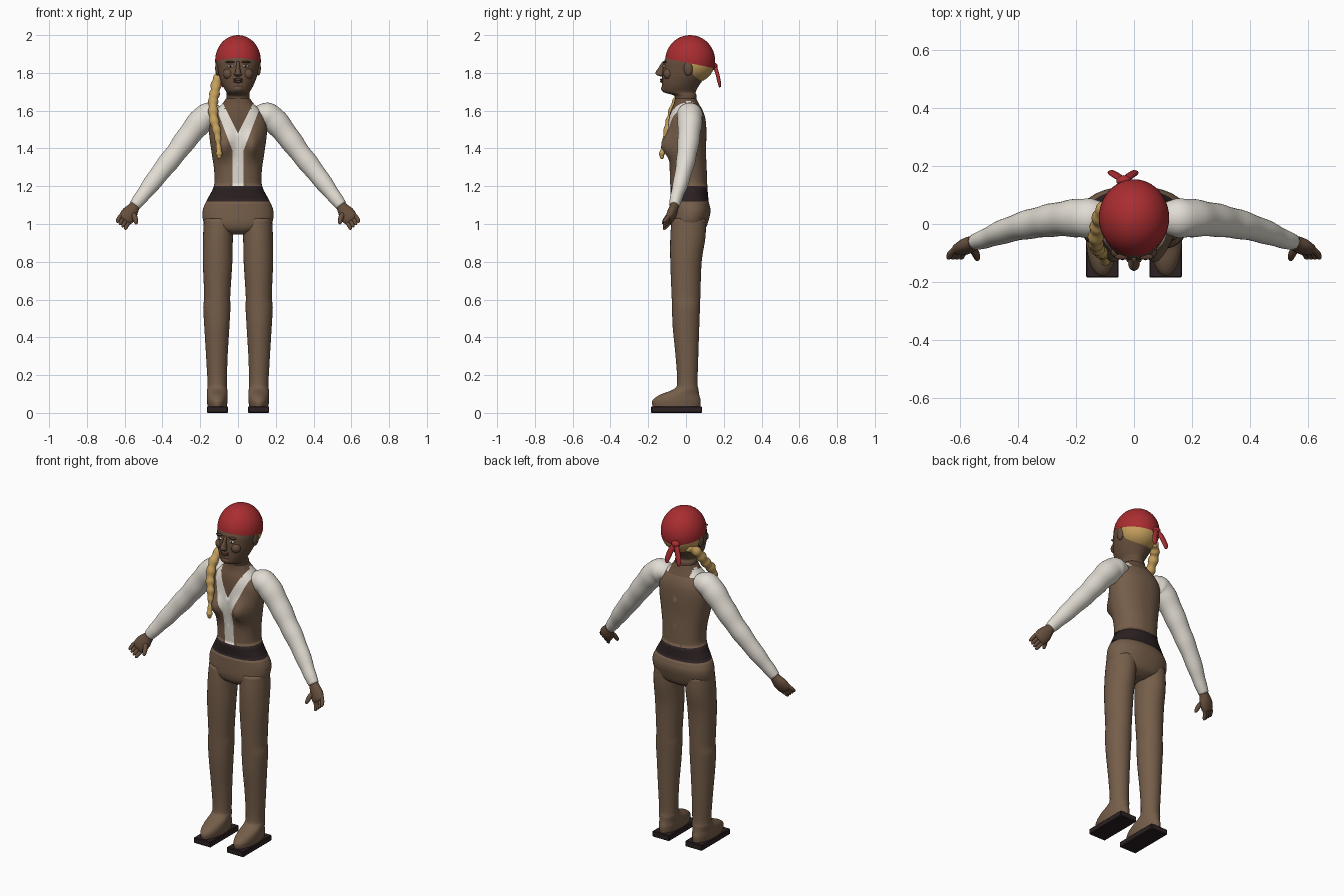
import bpy
import bmesh
import math
from mathutils import Vector

default_cube = bpy.data.objects.get("Cube")
if default_cube:
    bpy.data.objects.remove(default_cube, do_unlink=True)


def material(name, r, g, b):
    mat = bpy.data.materials.new(name)
    mat.use_nodes = True
    mat.diffuse_color = (r, g, b, 1)
    bsdf = mat.node_tree.nodes["Principled BSDF"]
    bsdf.inputs["Base Color"].default_value = (r, g, b, 1)
    bsdf.inputs["Roughness"].default_value = 0.8
    return mat


skin = material("skin brown", .135, .078, .046)
cloth = material("cloth brown", .18, .112, .068)
linen = material("linen white", .76, .72, .65)
leather = material("dark leather", .025, .015, .016)
red = material("scarf red", .4, .026, .03)
blond = material("blond hair", .56, .35, .11)
lip = material("lip brown", .1, .045, .032)


def finish(name, bm, mats, smooth=True):
    bmesh.ops.recalc_face_normals(bm, faces=bm.faces)
    mesh = bpy.data.meshes.new(name)
    bm.to_mesh(mesh)
    bm.free()
    for mat in mats:
        mesh.materials.append(mat)
    for poly in mesh.polygons:
        poly.use_smooth = smooth
    obj = bpy.data.objects.new(name, mesh)
    bpy.context.collection.objects.link(obj)
    return obj


def smooth_stations(stations, steps):
    """Catmull-Rom interpolation through (x, y, z, rx, ry) stations."""
    pts = [Vector(s) for s in stations]
    pts = [pts[0]] + pts + [pts[-1]]
    out = []
    for a, b, c, d in zip(pts, pts[1:], pts[2:], pts[3:]):
        for i in range(steps):
            t = i / steps
            out.append(0.5 * (2 * b + (c - a) * t + (2 * a - 5 * b + 4 * c - d) * t ** 2
                              + (3 * b - a - 3 * c + d) * t ** 3))
    return out + [pts[-1]]


def loft(stations, side=1, level=True, segs=32, steps=4, power=1.0, ripple=0, waves=0):
    """Skin elliptical rings, level or square to the path."""
    bm = bmesh.new()
    path = smooth_stations(stations, steps)
    rings = []
    for i, st in enumerate(path):
        centre = Vector(st[:3])
        u, v = Vector((1, 0, 0)), Vector((0, 1, 0))
        if not level:
            ahead = Vector(path[min(i + 1, len(path) - 1)][:3])
            behind = Vector(path[max(i - 1, 0)][:3])
            along = (ahead - behind).normalized()
            u = along.cross(v).normalized()
            v = u.cross(along)
        swell = 1 + ripple * math.sin(math.tau * waves * i / len(path))
        ring = []
        for k in range(segs):
            a = math.tau * k / segs
            c, s = math.cos(a), math.sin(a)
            c = math.copysign(abs(c) ** power, c)
            s = math.copysign(abs(s) ** power, s)
            p = centre + u * c * st[3] * swell + v * s * st[4] * swell
            ring.append(bm.verts.new((p.x * side, p.y, p.z)))
        rings.append(ring)
    for lo, hi in zip(rings, rings[1:]):
        for k in range(segs):
            n = (k + 1) % segs
            bm.faces.new((lo[k], lo[n], hi[n], hi[k]))
    bm.faces.new(rings[0])
    bm.faces.new(rings[-1])
    return bm


def ball(centre, radii, segs=32):
    bm = bmesh.new()
    bmesh.ops.create_uvsphere(bm, u_segments=segs, v_segments=segs // 2, radius=1)
    for v in bm.verts:
        v.co = Vector(centre) + Vector(a * b for a, b in zip(v.co, radii))
    return bm


def cut(bm, co, no, drop=False):
    geom = bm.verts[:] + bm.edges[:] + bm.faces[:]
    bmesh.ops.bisect_plane(bm, geom=geom, plane_co=co, plane_no=no, clear_inner=drop)


# Torso: hips, belt, vest and shirt front in one skin
torso = loft([
    (0, .01, .945, .05, .05), (0, .014, .97, .145, .085), (0, .017, 1.01, .182, .1),
    (0, .024, 1.07, .187, .106), (0, .02, 1.12, .168, .1), (0, .015, 1.2, .128, .098),
    (0, .012, 1.28, .126, .098), (0, .008, 1.38, .14, .098), (0, .006, 1.48, .153, .102),
    (0, .006, 1.55, .15, .098), (0, .004, 1.6, .12, .085), (0, .002, 1.635, .085, .067),
    (0, -.002, 1.665, .063, .056)], segs=64, power=.9)
for v in torso.verts:
    if v.co.y < 0:
        away = ((abs(v.co.x) - .078) / .045) ** 2 + ((v.co.z - 1.415) / .06) ** 2
        v.co.y -= .052 * math.exp(-away)
for height in (1.12, 1.2, 1.61):
    cut(torso, (0, 0, height), (0, 0, 1))
cut(torso, (0, 0, 0), (0, 1, 0))
for s in (1, -1):
    cut(torso, (s * .03, 0, 0), (1, 0, 0))
    cut(torso, (s * .03, 0, 1.39), (1, 0, -s * .38))
    cut(torso, (0, 0, 1.48), (1, 0, -s * .5))


def torso_colour(c):
    wide = abs(c.x)
    if c.z < 1.12 or c.z > 1.2 and c.y > 0 and c.z < 1.61:
        return 0
    if c.z < 1.2:
        return 1
    if c.y < 0 and wide < (c.z - 1.48) * .5 or c.z > 1.61 and wide < .07:
        return 3
    if c.z > 1.61 or wide < .03 + max(0, c.z - 1.39) * .38:
        return 2
    return 0


for f in torso.faces:
    f.material_index = torso_colour(f.calc_center_median())
finish("torso", torso, [cloth, leather, linen, skin])

# Limbs, built once per side
for s, label in ((1, "left"), (-1, "right")):
    finish(label + "_leg", loft([
        (.11, -.05, .03, .05, .125), (.11, -.05, .065, .055, .128),
        (.11, -.035, .095, .055, .105), (.11, 0, .125, .053, .066),
        (.11, .007, .16, .051, .054), (.112, .005, .3, .057, .06),
        (.112, 0, .45, .066, .07), (.112, 0, .56, .072, .074),
        (.11, 0, .62, .069, .076), (.108, 0, .8, .078, .083),
        (.106, .01, .93, .079, .093), (.1, .015, 1.03, .08, .09)], s), [cloth])

    sole = bmesh.new()
    bmesh.ops.create_cube(sole, size=1)
    for v in sole.verts:
        v.co = Vector((s * .109 + v.co.x * .112, v.co.y * .27 - .05, v.co.z * .034 + .017))
    bmesh.ops.bevel(sole, geom=sole.edges[:], offset=.004, segments=1, affect="EDGES")
    finish(label + "_sole", sole, [leather], False)

    finish(label + "_sleeve", loft([
        (.095, .018, 1.57, .035, .045), (.125, .02, 1.58, .057, .062),
        (.165, .02, 1.572, .067, .068), (.21, .02, 1.53, .066, .064),
        (.27, .015, 1.455, .06, .058), (.33, .005, 1.375, .055, .053),
        (.39, -.008, 1.3, .052, .047), (.46, -.03, 1.21, .045, .04),
        (.51, -.05, 1.145, .037, .033), (.547, -.062, 1.098, .031, .028)],
        s, level=False, ripple=.025, waves=7), [linen])

    finish(label + "_hand", loft([
        (.535, -.058, 1.11, .024, .022), (.553, -.064, 1.085, .031, .024),
        (.573, -.074, 1.057, .042, .026), (.593, -.087, 1.03, .041, .022),
        (.602, -.093, 1.018, .034, .014)], s, level=False, segs=20), [skin])
    for i in range(4):
        o = (i - 1.5) * .019
        x, z = o * .75, o * .65
        finish(f"{label}_finger_{i + 1}", loft([
            (.592 + x, -.085, 1.033 + z, .011, .011), (.609 + x, -.1, 1.012 + z, .011, .011),
            (.616 + x, -.115, .996 + z, .009, .009), (.616 + x, -.121, .99 + z, .003, .003)],
            s, level=False, segs=10), [skin])
    finish(label + "_thumb", loft([
        (.562, -.075, 1.062, .014, .014), (.546, -.1, 1.035, .014, .013),
        (.54, -.118, 1.008, .01, .01), (.54, -.123, 1.0, .004, .004)],
        s, level=False, segs=10), [skin])

    # Face features
    finish(label + "_ear", ball((s * .108, .012, 1.825), (.013, .024, .04), 16), [skin])
    finish(label + "_eye", ball((s * .04, -.115, 1.836), (.017, .008, .007), 16), [linen])
    finish(label + "_pupil", ball((s * .04, -.121, 1.836), (.006, .004, .006), 12), [leather])
    finish(label + "_brow", ball((s * .042, -.113, 1.857), (.025, .01, .006), 16), [lip])
    finish(label + "_cheek", ball((s * .05, -.094, 1.795), (.03, .026, .03), 20), [skin])

# Head and neck
finish("head", loft([
    (0, .008, 1.58, .07, .065), (0, -.002, 1.645, .063, .058), (0, -.004, 1.68, .062, .06),
    (0, -.034, 1.698, .062, .085), (0, -.03, 1.73, .08, .097), (0, -.014, 1.775, .098, .112),
    (0, .001, 1.82, .108, .124), (0, .014, 1.87, .114, .127), (0, .02, 1.93, .09, .1)],
    segs=48), [skin])
finish("nose", loft([
    (0, -.128, 1.782, .01, .008), (0, -.137, 1.79, .02, .02), (0, -.137, 1.803, .016, .024),
    (0, -.126, 1.83, .01, .018), (0, -.113, 1.86, .009, .012)], segs=16), [skin])
finish("chin", ball((0, -.112, 1.717), (.03, .02, .02), 20), [skin])
for name, z in (("upper_lip", 1.765), ("lower_lip", 1.754)):
    finish(name, ball((0, -.125, z), (.026, .012, .007), 16), [lip])

# Hair under the scarf, and the braid over the right shoulder
hair = ball((0, .03, 1.845), (.114, .119, .1))
cut(hair, (0, .035, 1.8), (0, 1, .3), True)
finish("hair", hair, [blond])
finish("braid", loft([
    (-.07, .085, 1.8, .022, .022), (-.108, .045, 1.765, .026, .026),
    (-.122, 0, 1.7, .026, .026), (-.132, -.05, 1.64, .025, .025),
    (-.128, -.08, 1.56, .024, .022), (-.112, -.1, 1.49, .021, .019),
    (-.104, -.112, 1.42, .013, .013), (-.1, -.128, 1.37, .016, .014),
    (-.1, -.125, 1.345, .006, .006)], level=False, segs=16, steps=8,
    ripple=.12, waves=12), [blond])

# Head scarf with its knot and two tails
scarf = ball((0, .022, 1.865), (.121, .132, .135), 48)
cut(scarf, (0, -.1, 1.875), (0, .2, 1), True)
finish("scarf", scarf, [red])
finish("scarf_knot", ball((-.035, .148, 1.835), (.026, .02, .02), 16), [red])
for i, x in enumerate((-.075, .0)):
    finish(f"scarf_tail_{i + 1}", loft([
        (-.035, .148, 1.838, .012, .01), ((x - .035) / 2, .163, 1.805, .017, .01),
        (x, .176, 1.75, .016, .009), (x, .18, 1.725, .008, .005)],
        level=False, segs=12), [red])
